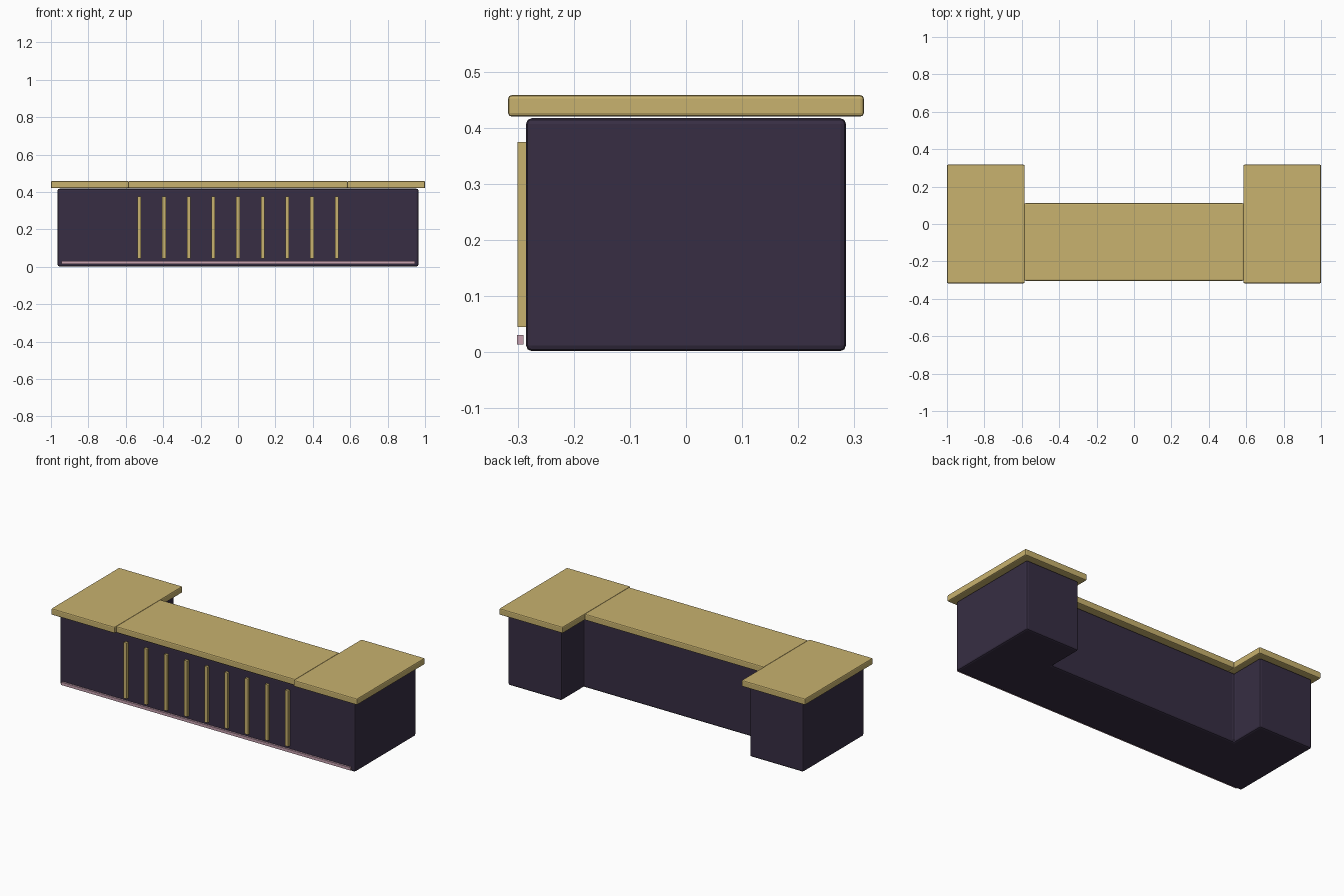
import bpy
import bmesh

old = bpy.data.objects.get("Cube")
if old:
    bpy.data.objects.remove(old, do_unlink=True)


def material(name, rgb):
    m = bpy.data.materials.new(name)
    m.use_nodes = True
    m.diffuse_color = (*rgb, 1)
    m.node_tree.nodes["Principled BSDF"].inputs["Base Color"].default_value = (*rgb, 1)
    return m


dark = material("dark plum", (0.038, 0.027, 0.056))
tan = material("tan gold", (0.58, 0.445, 0.157))
pink = material("dusty pink", (0.58, 0.36, 0.44))


def prism(name, outline, z0, z1, mat, bevel=0.0):
    """Extrude a flat outline from z0 to z1 and round its edges."""
    bm = bmesh.new()
    base = bm.faces.new([bm.verts.new((x, y, z0)) for x, y in outline])
    ext = bmesh.ops.extrude_face_region(bm, geom=[base])
    top = [v for v in ext["geom"] if isinstance(v, bmesh.types.BMVert)]
    bmesh.ops.translate(bm, verts=top, vec=(0, 0, z1 - z0))
    bmesh.ops.recalc_face_normals(bm, faces=bm.faces)
    mesh = bpy.data.meshes.new(name)
    bm.to_mesh(mesh)
    bm.free()
    mesh.materials.append(mat)
    obj = bpy.data.objects.new(name, mesh)
    bpy.context.collection.objects.link(obj)
    if bevel:
        mod = obj.modifiers.new("rounded edges", "BEVEL")
        mod.width = bevel
        mod.segments = 2
        mod.limit_method = "ANGLE"
    return obj


def box(name, x0, x1, y0, y1, z0, z1, mat, bevel=0.0):
    return prism(name, [(x0, y0), (x1, y0), (x1, y1), (x0, y1)], z0, z1, mat, bevel)


# U-shaped desk body with a recess at the back
half = [(0.965, -0.285), (0.965, 0.285), (0.615, 0.285), (0.615, 0.075)]
outline = half + [(-x, y) for x, y in reversed(half)]
prism("desk_body", outline, 0.002, 0.417, dark, 0.01)

# Countertop in three slabs
box("counter_center", -0.586, 0.586, -0.304, 0.111, 0.42, 0.458, tan, 0.006)
box("counter_left", 0.585, 1.0, -0.317, 0.317, 0.42, 0.458, tan, 0.006)
box("counter_right", -1.0, -0.585, -0.317, 0.317, 0.42, 0.458, tan, 0.006)

# Vertical slats on the front
for i in range(9):
    x = (i - 4) * 0.132
    box(f"front_slat_{i + 1}", x - 0.01, x + 0.01, -0.3, -0.284, 0.045, 0.375, tan)

# Thin strip along the foot of the front
box("foot_strip", -0.945, 0.945, -0.301, -0.29, 0.014, 0.031, pink)
